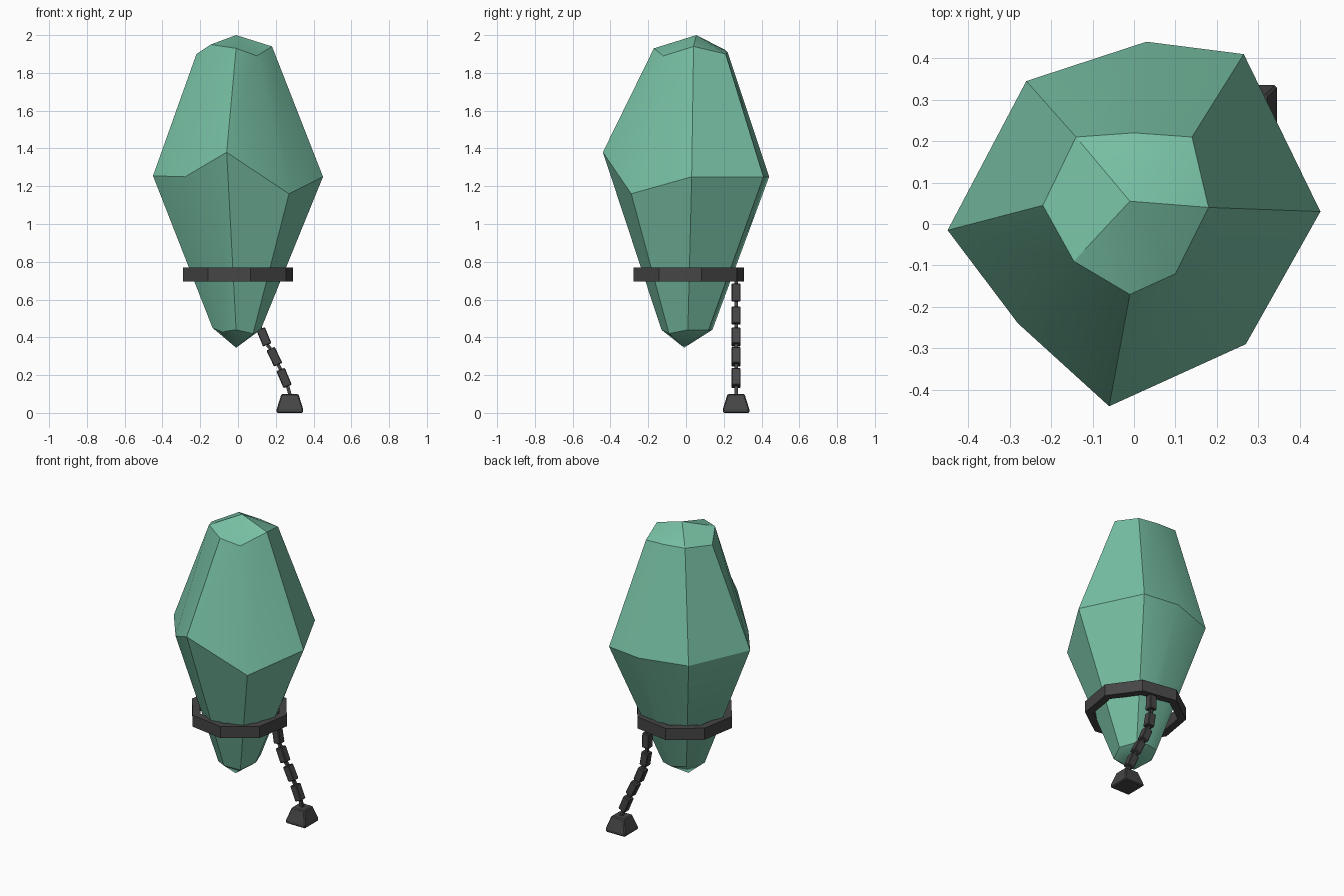
import bpy, bmesh
from math import cos, sin, radians, atan2
from mathutils import Matrix, Vector

start_cube = bpy.data.objects.get("Cube")
if start_cube:
    bpy.data.objects.remove(start_cube, do_unlink=True)


def make_material(name, colour):
    material = bpy.data.materials.new(name)
    material.use_nodes = True
    material.diffuse_color = (*colour, 1)
    shader = material.node_tree.nodes["Principled BSDF"]
    shader.inputs["Base Color"].default_value = (*colour, 1)
    return material


jade = make_material("jade green", (0.19, 0.54, 0.38))
iron = make_material("dark iron", (0.06, 0.06, 0.06))


def finish(bm, name, material, bevel=0):
    """Turn a bmesh into a named object with one material."""
    bmesh.ops.recalc_face_normals(bm, faces=bm.faces)
    mesh = bpy.data.meshes.new(name)
    bm.to_mesh(mesh)
    bm.free()
    mesh.materials.append(material)
    obj = bpy.data.objects.new(name, mesh)
    bpy.context.collection.objects.link(obj)
    if bevel:
        modifier = obj.modifiers.new("edge_bevel", "BEVEL")
        modifier.width = bevel
        modifier.segments = 1
    return obj


def add_ring(bm, points):
    return [bm.verts.new(p) for p in points]


def bridge(bm, lower, upper):
    """Join two closed rings of equal length with quads."""
    count = len(lower)
    for i in range(count):
        j = (i + 1) % count
        bm.faces.new((lower[i], lower[j], upper[j], upper[i]))


def fan(bm, ring, tip):
    """Close a ring with triangles that meet at a tip."""
    point = bm.verts.new(tip)
    for i in range(len(ring)):
        bm.faces.new((ring[i], ring[(i + 1) % len(ring)], point))


# Crystal: three uneven eight-sided rings closed by a tip at each end
foot = [(.12, .01, .44), (.08, .12, .44), (.01, .14, .44), (-.08, .11, .45),
        (-.135, 0, .45), (-.085, -.08, .43), (-.01, -.13, .44), (.08, -.09, .42)]
waist = [(.45, .03, 1.25), (.265, .41, 1.25), (.03, .44, 1.25), (-.26, .345, 1.24),
         (-.45, -.015, 1.255), (-.28, -.24, 1.25), (-.06, -.44, 1.38), (.27, -.29, 1.16)]
crown = [(.18, .04, 1.94), (.14, .21, 1.9), (0, .22, 1.91), (-.14, .21, 1.92),
         (-.22, .045, 1.9), (-.145, -.09, 1.95), (-.01, -.17, 1.93), (.1, -.12, 1.89)]
bm = bmesh.new()
rings = [add_ring(bm, points) for points in (foot, waist, crown)]
bridge(bm, rings[0], rings[1])
bridge(bm, rings[1], rings[2])
fan(bm, rings[0], (-.01, -.01, .345))
fan(bm, rings[2], (-.01, .055, 2))
crystal = finish(bm, "crystal", jade)
bpy.ops.object.select_all(action="DESELECT")
crystal.select_set(True)
bpy.context.view_layer.objects.active = crystal
bpy.ops.object.shade_smooth_by_angle(angle=radians(30))

# Collar: octagonal band around the lower part of the crystal
bm = bmesh.new()
band = []
for radius, z in ((.3, .695), (.3, .77), (.25, .77), (.25, .695)):
    angles = [radians(13 + 45 * i) for i in range(8)]
    band.append(add_ring(bm, [(radius * cos(a), .015 + radius * sin(a), z) for a in angles]))
for i in range(4):
    bridge(bm, band[i], band[(i + 1) % 4])
finish(bm, "collar", iron)

# Chain: box links, with thin pins between them, hanging from the back of the collar
CHAIN_Y = .265


def add_bar(name, start, end, width, bevel=0):
    """Square bar between two (x, z) points in the chain's plane."""
    a = Vector((start[0], CHAIN_Y, start[1]))
    b = Vector((end[0], CHAIN_Y, end[1]))
    run = b - a
    bm = bmesh.new()
    bmesh.ops.create_cube(bm, size=1)
    turn = Matrix.Rotation(atan2(run.x, run.z), 4, "Y")
    scale = Matrix.Diagonal((width, width, run.length, 1))
    bmesh.ops.transform(bm, matrix=Matrix.Translation((a + b) / 2) @ turn @ scale, verts=bm.verts)
    return finish(bm, name, iron, bevel)


links = [((.09, .685), (.092, .59)), ((.095, .56), (.11, .47)), ((.12, .445), (.155, .36)),
         ((.172, .34), (.213, .255)), ((.225, .23), (.263, .14))]
for number, (top, bottom) in enumerate(links, 1):
    add_bar(f"chain_link_{number}", top, bottom, .048, .004)
path = [(.09, .72)] + [point for link in links for point in link] + [(.28, .08)]
for number in range(0, len(path), 2):
    add_bar(f"chain_pin_{number // 2 + 1}", path[number], path[number + 1], .018)

# Weight: tapered block resting on the ground at the end of the chain
bm = bmesh.new()
tiers = []
for half, z in ((.07, 0), (.07, .02), (.045, .1)):
    corners = ((-1, -1), (1, -1), (1, 1), (-1, 1))
    tiers.append(add_ring(bm, [(.275 + half * x, CHAIN_Y + half * y, z) for x, y in corners]))
bridge(bm, tiers[0], tiers[1])
bridge(bm, tiers[1], tiers[2])
bm.faces.new(tiers[0])
bm.faces.new(tiers[2])
finish(bm, "weight", iron, .006)
